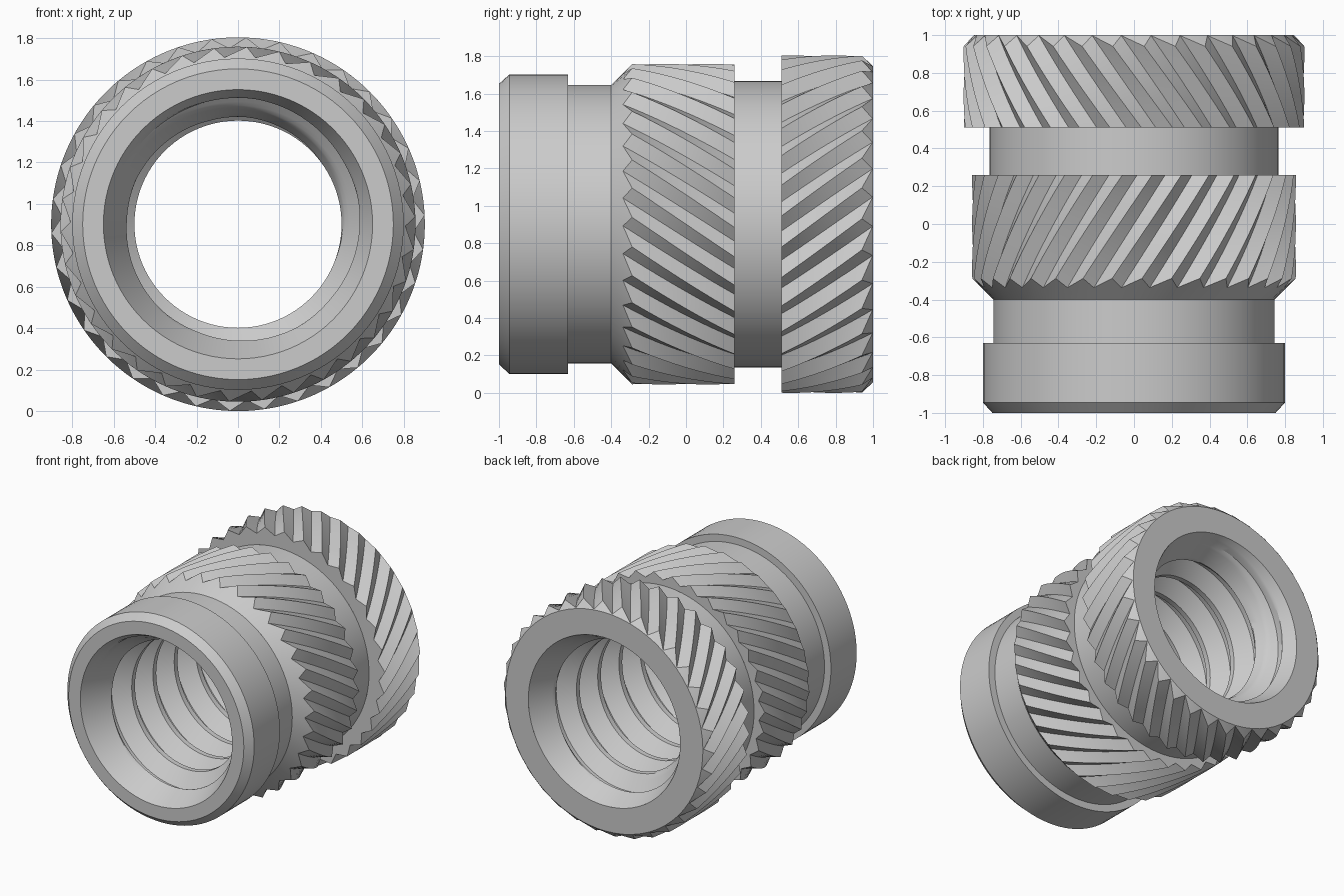
import bpy, bmesh, math

if "Cube" in bpy.data.objects:
    bpy.data.objects.remove(bpy.data.objects["Cube"])

CZ = 0.902        # height of the horizontal axis
TAU = 2 * math.pi


def shell(name, rows, inward=False):
    """Skin rows of (radius, y, angle) points; each row closes on itself."""
    bm = bmesh.new()
    grid = [[bm.verts.new((r * math.sin(a), y, CZ + r * math.cos(a)))
             for r, y, a in row] for row in rows]
    for p, q in zip(grid, grid[1:]):
        for j in range(len(p) - 1):
            f = [p[j], p[j + 1], q[j + 1], q[j]]
            bm.faces.new(f[::-1] if inward else f)
    bmesh.ops.remove_doubles(bm, verts=bm.verts, dist=1e-5)
    bmesh.ops.dissolve_degenerate(bm, edges=bm.edges, dist=1e-6)
    me = bpy.data.meshes.new(name)
    bm.to_mesh(me)
    bm.free()
    ob = bpy.data.objects.new(name, me)
    bpy.context.collection.objects.link(ob)
    bpy.ops.object.select_all(action='DESELECT')
    bpy.context.view_layer.objects.active = ob
    ob.select_set(True)
    bpy.ops.object.shade_smooth_by_angle(angle=math.radians(25))
    return ob


def lathe(name, profile, n=96):
    return shell(name, [[(r, y, TAU * j / n) for j in range(n + 1)] for r, y in profile])


def knurl(name, crest, root, starts, ends, y0, y1, twist, teeth=34, steps=10):
    """Twisted V teeth; starts/ends are (radius, y) of the adjoining rings,
    y0(r)/y1(r) give where a tooth line of radius r begins and ends."""
    n = teeth * 2
    rad = [crest if j % 2 else root for j in range(n + 1)]

    def pt(r, y, j):
        return (r, y, TAU * j / n + twist * y)
    rows = [[pt(r, y, j) for j in range(n + 1)] for r, y in starts]
    for s in range(steps + 1):
        t = s / steps
        rows.append([pt(r, y0(r) * (1 - t) + y1(r) * t, j) for j, r in enumerate(rad)])
    rows += [[pt(r, y, j) for j in range(n + 1)] for r, y in ends]
    return shell(name, rows)


# Plain pilot end with its neck
lathe("pilot_collar", [(0.65, -1), (0.75, -1), (0.80, -0.945), (0.80, -0.63),
                       (0.745, -0.63), (0.745, -0.40)])

# Front knurl band with tapered lead-in
knurl("front_knurl", 0.857, 0.808, [(0.745, -0.40)], [(0.765, 0.26)],
      lambda r: -0.40 + (r - 0.745), lambda r: 0.26, 0.79)

# Groove between the bands
lathe("middle_neck", [(0.765, 0.26), (0.765, 0.51)])

# Rear knurl band, opposite twist, chamfered up to a flat end face
knurl("rear_knurl", 0.902, 0.85, [(0.765, 0.51)], [(0.845, 1.0), (0.65, 1.0)],
      lambda r: 0.51, lambda r: 1.0 - 1.1 * (r - 0.848), -0.82)

# Threaded bore with countersunk mouths
PITCH, MINOR, MAJOR, FLAT, N = 0.26, 0.50, 0.61, 0.02, 96
FLANK = (PITCH - 4 * FLAT) / 2
section = [(-FLAT, MINOR)]
section += [(FLAT + FLANK * k / 6, MINOR + (MAJOR - MINOR) * k / 6) for k in range(7)]
section += [(3 * FLAT + FLANK + FLANK * k / 6, MAJOR - (MAJOR - MINOR) * k / 6)
            for k in range(6)]
rows = []
for turn in range(-3, 9):
    for dy, r in section:
        row = []
        for j in range(N + 1):
            y = max(-1, min(1, -0.76 + PITCH * (turn + j / N) + dy))
            row.append((max(r, 0.65 - 0.5 * (1 - abs(y))), y, TAU * j / N))
        rows.append(row)
shell("threaded_bore", rows, inward=True)
